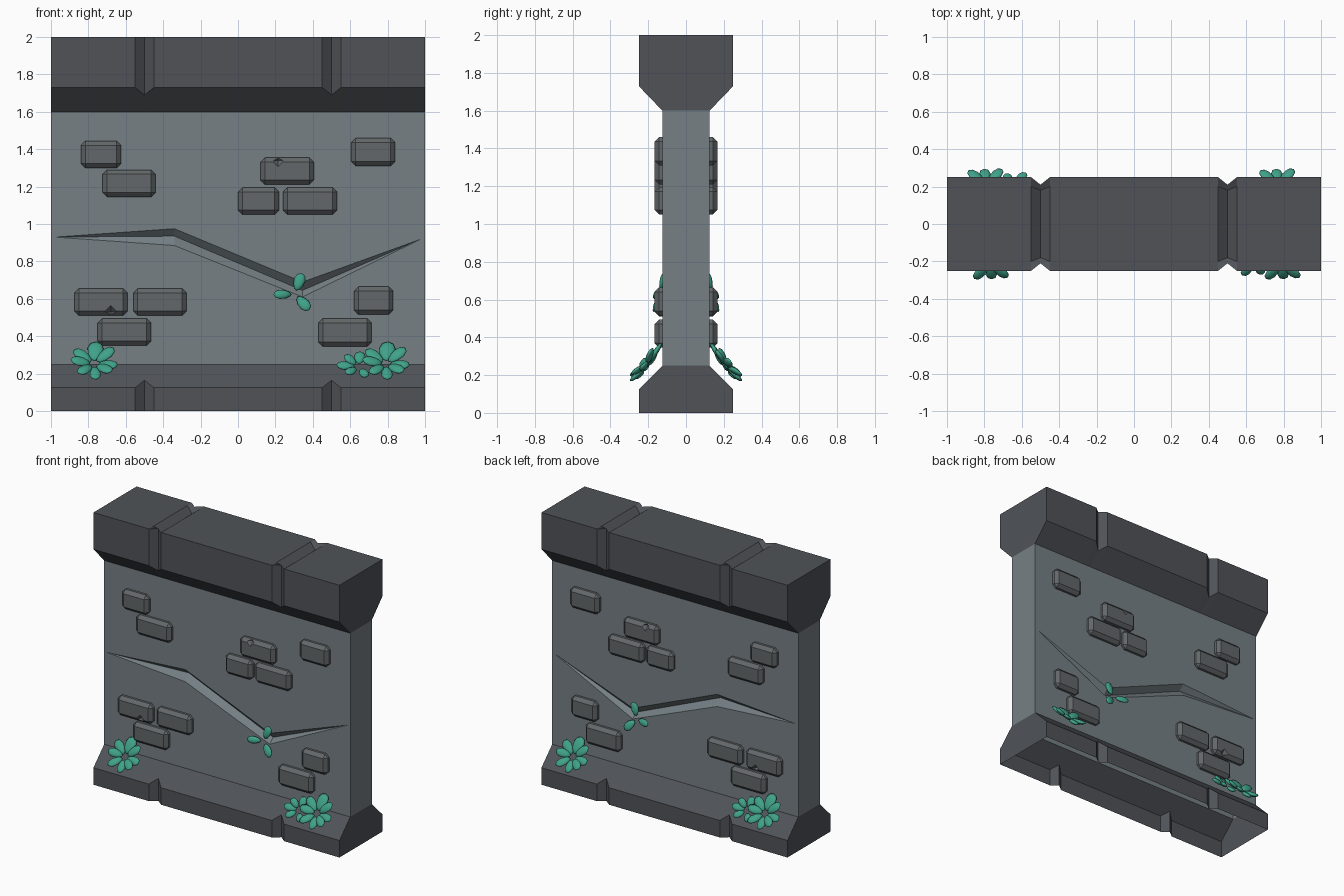
import bpy, bmesh, math
from mathutils import Vector, Matrix

if "Cube" in bpy.data.objects:
    bpy.data.objects.remove(bpy.data.objects["Cube"])


def material(name, rgb):
    m = bpy.data.materials.new(name)
    m.diffuse_color = (*rgb, 1)
    m.use_nodes = True
    m.node_tree.nodes["Principled BSDF"].inputs["Base Color"].default_value = m.diffuse_color
    return m


DARK = material("dark stone", (0.080, 0.086, 0.097))
WALL = material("grey wall", (0.180, 0.215, 0.233))
BRICK = material("brick grey", (0.125, 0.137, 0.143))
LEAF = material("leaf green", (0.050, 0.360, 0.250))


def finish(bm, name, mat, smooth=False):
    bmesh.ops.remove_doubles(bm, verts=bm.verts, dist=1e-5)
    bmesh.ops.recalc_face_normals(bm, faces=bm.faces)
    me = bpy.data.meshes.new(name)
    for f in bm.faces:
        f.smooth = smooth
    bm.to_mesh(me)
    bm.free()
    me.materials.append(mat)
    ob = bpy.data.objects.new(name, me)
    bpy.context.collection.objects.link(ob)
    return ob


# Moulding: half profile lofted along x, pinched to V grooves at x = +-0.5
def moulding(name, plain, groove, closed_top):
    bm = bmesh.new()
    rings = []
    for x in (-1, -0.55, -0.5, -0.45, 0.45, 0.5, 0.55, 1):
        half = groove if abs(x) == 0.5 else plain
        pts = half + [(-y, z) for y, z in reversed(half)]
        rings.append([bm.verts.new((x, y, z)) for y, z in pts])
    n = len(plain)
    for a, b in zip(rings, rings[1:]):
        for i in range(2 * n - 1):
            if i == n - 1 and not closed_top:
                continue
            bm.faces.new((a[i], a[i + 1], b[i + 1], b[i]))
    bm.faces.new(rings[0])
    bm.faces.new(rings[-1])
    return finish(bm, name, DARK)


moulding("base", [(0.25, 0), (0.25, 0.125), (0.125, 0.25)],
         [(0.21, 0), (0.21, 0.165), (0.125, 0.25)], False)
moulding("coping", [(0.125, 1.6), (0.25, 1.73), (0.25, 2), (0.2, 2)],
         [(0.125, 1.6), (0.21, 1.69), (0.21, 2), (0.18, 1.96)], True)

# Wall with a V-shaped crack on both faces
crack = [(-1, .93, .93, .93), (-.98, .93, .93, .93), (-.34, .975, .935, .885),
         (.345, .69, .645, .61), (.98, .92, .92, .92), (1, .92, .92, .92)]
bm = bmesh.new()
for s in (-1, 1):
    cols = []
    for x, up, mid, low in crack:
        depth = 0.04 if up > low else 0
        rows = [(1.6, 0), (up, 0), (mid, depth), (low, 0), (0.25, 0)]
        cols.append([Vector((x, s * (0.125 - d), z)) for z, d in rows])
    for a, b in zip(cols, cols[1:]):
        for i in range(4):
            quad = []
            for p in (a[i], a[i + 1], b[i + 1], b[i]):
                if all((p - q).length > 1e-5 for q in quad):
                    quad.append(p)
            if len(quad) > 2:
                bm.faces.new([bm.verts.new(p) for p in quad])
for x, z in ((-1, .93), (1, .92)):
    for z0, z1 in ((0.25, z), (z, 1.6)):
        bm.faces.new([bm.verts.new(p) for p in (
            (x, -.125, z0), (x, .125, z0), (x, .125, z1), (x, -.125, z1))])
finish(bm, "wall", WALL)

# Raised bricks (x0, x1, z0, z1) on both faces, with chamfered edges
bricks = [(-.84, -.625, 1.30, 1.445), (-.725, -.44, 1.145, 1.29),
          (.605, .84, 1.31, 1.46), (.12, .405, 1.21, 1.355),
          (0, .22, 1.05, 1.195), (.24, .53, 1.05, 1.195),
          (-.875, -.59, .51, .655), (-.56, -.275, .51, .655),
          (-.75, -.465, .35, .495), (.62, .83, .515, .665),
          (.43, .715, .345, .495)]
bm = bmesh.new()
for s in (-1, 1):
    for x0, x1, z0, z1 in bricks:
        m = (Matrix.Translation(((x0 + x1) / 2, s * 0.14, (z0 + z1) / 2))
             @ Matrix.Diagonal((x1 - x0, 0.052, z1 - z0, 1)))
        vs = bmesh.ops.create_cube(bm, size=1, matrix=m)["verts"]
        edges = {e for v in vs for e in v.link_edges
                 if max(abs(w.co.y) for w in e.verts) > 0.15}
        bmesh.ops.bevel(bm, geom=list(edges), offset=0.024, segments=1,
                        affect='EDGES', profile=0.5)
brick_ob = finish(bm, "bricks", BRICK)

# Small chips knocked out of two bricks
bm = bmesh.new()
for s in (-1, 1):
    for x, z in ((0.215, 1.34), (-0.68, 0.53)):
        bmesh.ops.create_uvsphere(bm, u_segments=4, v_segments=2, radius=0.036,
                                  matrix=Matrix.Translation((x, s * 0.168, z)))
chips = finish(bm, "chip_cutter", BRICK)
chips.hide_render = True
chips.hide_viewport = True
chips.display_type = 'WIRE'
mod = brick_ob.modifiers.new("chips", 'BOOLEAN')
mod.operation = 'DIFFERENCE'
mod.solver = 'EXACT'
mod.object = chips


# Plants: flattened oval leaves fanned out in a leaning plane
def plant(name, centre, lean, leaves, place):
    bm = bmesh.new()
    v = Vector((0, math.sin(lean), math.cos(lean)))
    nrm = Vector((0, -math.cos(lean), math.sin(lean)))
    for i, (deg, length, width) in enumerate(leaves):
        a = math.radians(deg)
        flat = Vector((math.cos(a), 0, 0)) + v * math.sin(a)
        d = (flat + nrm * (0.12 + 0.16 * (i % 2))).normalized()
        side = nrm.cross(d).normalized()
        up = d.cross(side).normalized()
        c = Vector(centre) + d * (0.02 + length / 2)
        m = Matrix((side * width / 2, d * length / 2, up * 0.014)).transposed()
        m = Matrix.Translation(c) @ m.to_4x4()
        r = bmesh.ops.create_uvsphere(bm, u_segments=10, v_segments=6, radius=1)
        for p in r["verts"]:
            p.co.x *= 1 + 0.2 * p.co.y          # broader towards the tip
            p.co = place @ (m @ p.co)
    finish(bm, name, LEAF, True)


full = [(85, .125, .085), (38, .12, .065), (140, .12, .065), (178, .11, .06),
        (-8, .11, .06), (228, .11, .06), (275, .10, .06), (320, .11, .06)]
small = [(178, .10, .055), (140, .08, .05), (85, .08, .06), (225, .08, .05),
         (300, .07, .05)]
sprig = [(72, .10, .06), (185, .10, .05), (310, .10, .06)]
turn = Matrix.Rotation(math.pi, 4, 'Z')
flip = Matrix.Diagonal((1, -1, 1, 1))
for side, m in (("front", Matrix()), ("back", turn)):
    plant(side + "_left_plant", (-.77, -.208, .25), 0.70, full, m)
    plant(side + "_right_plant", (.79, -.208, .25), 0.70, full, m)
    plant(side + "_small_plant", (.645, -.21, .235), 0.70, small, m)
for side, m in (("front", Matrix()), ("back", flip)):
    plant(side + "_crack_sprig", (.305, -.135, .625), 0.25, sprig, m)
